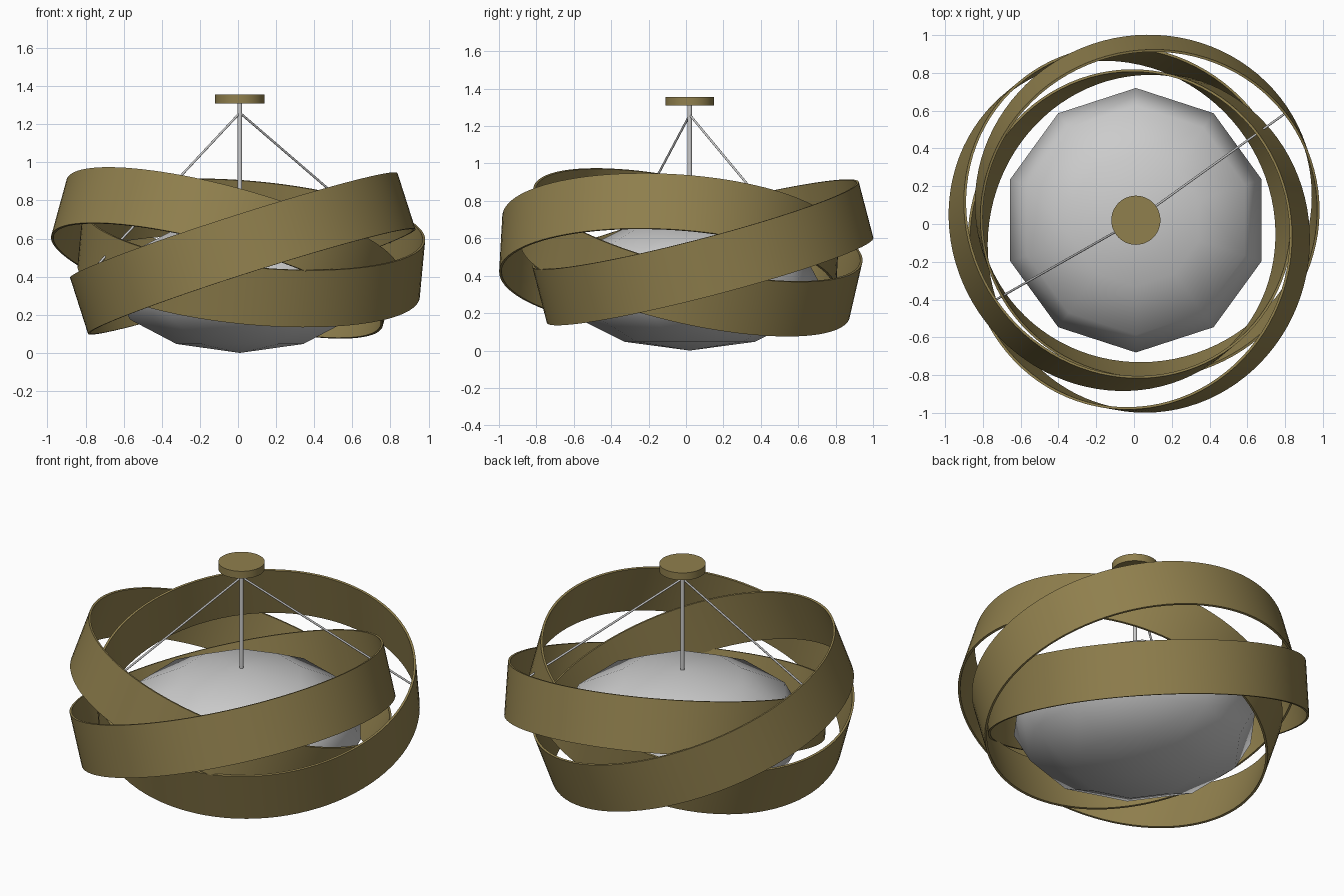
import bpy, bmesh
from math import radians, sin, cos, pi
from mathutils import Vector, Matrix

if "Cube" in bpy.data.objects:
    bpy.data.objects.remove(bpy.data.objects["Cube"])

CX, CY = 0.01, 0.02          # vertical axis of the fitting

brass = bpy.data.materials.new("brushed_brass")
brass.diffuse_color = (0.28, 0.215, 0.075, 1)
brass.use_nodes = True
brass.node_tree.nodes["Principled BSDF"].inputs["Base Color"].default_value = brass.diffuse_color


def lathe(name, profile, segments, closed=False, mat=None, angle=40):
    """Spin a (radius, z) profile round the z axis, starting at +y."""
    bm = bmesh.new()
    vs = [bm.verts.new((0, r, z)) for r, z in profile]
    es = [bm.edges.new((vs[i], vs[i + 1])) for i in range(len(vs) - 1)]
    if closed:
        es.append(bm.edges.new((vs[-1], vs[0])))
    bmesh.ops.spin(bm, geom=vs + es, cent=(0, 0, 0), axis=(0, 0, 1),
                   angle=2 * pi, steps=segments, use_duplicate=False)
    bmesh.ops.remove_doubles(bm, verts=bm.verts, dist=1e-4)
    bmesh.ops.recalc_face_normals(bm, faces=bm.faces)
    me = bpy.data.meshes.new(name)
    bm.to_mesh(me)
    bm.free()
    ob = bpy.data.objects.new(name, me)
    bpy.context.collection.objects.link(ob)
    if mat:
        me.materials.append(mat)
    bpy.ops.object.select_all(action='DESELECT')
    ob.select_set(True)
    bpy.context.view_layer.objects.active = ob
    bpy.ops.object.shade_smooth_by_angle(angle=radians(angle))
    return ob


def bar(name, a, b, radius):
    """Thin round bar between two points."""
    a, b = Vector(a), Vector(b)
    d = b - a
    ob = lathe(name, [(0, 0), (radius, 0), (radius, d.length), (0, d.length)], 12)
    ob.matrix_world = Matrix.Translation(a) @ d.to_track_quat('Z', 'Y').to_matrix().to_4x4()
    return ob


# Tilted bands: centre, tilt, and compass angle of the high side
R, H, T = 0.902, 0.31, 0.013
section = [(R, -H / 2), (R, H / 2), (R - T, H / 2), (R - T, -H / 2)]
bands = [("band_high_back", (0.07, 0.09, 0.525), 15.5, 110),
         ("band_high_right", (0.025, -0.09, 0.522), 18, -10),
         ("band_high_left", (-0.07, 0.03, 0.525), 19.7, 220)]
for name, centre, tilt, az in bands:
    ob = lathe(name, section, 96, closed=True, mat=brass)
    t, a = radians(tilt), radians(az)
    normal = Vector((-sin(t) * cos(a), -sin(t) * sin(a), cos(t)))
    rot = Vector((0, 0, 1)).rotation_difference(normal)
    ob.matrix_world = Matrix.Translation(centre) @ rot.to_matrix().to_4x4()

# Ten-sided flattened diffuser globe
globe = [(0.70 * sin(i * pi / 6), 0.35 - 0.35 * cos(i * pi / 6)) for i in range(7)]
lathe("diffuser", globe, 10, angle=80).location = (CX, CY, 0)

# Ceiling canopy
lathe("ceiling_canopy", [(0, 1.31), (0.13, 1.31), (0.13, 1.355), (0, 1.355)], 48,
      mat=brass).location = (CX, CY, 0)

# Centre rod and the two stay wires
bar("centre_rod", (CX, CY, 0.62), (CX, CY, 1.32), 0.012)
for name, end in (("stay_wire_right", (0.80, 0.585, 0.58)),
                  ("stay_wire_left", (-0.73, -0.40, 0.47))):
    bar(name, (CX, CY, 1.26), end, 0.006)
